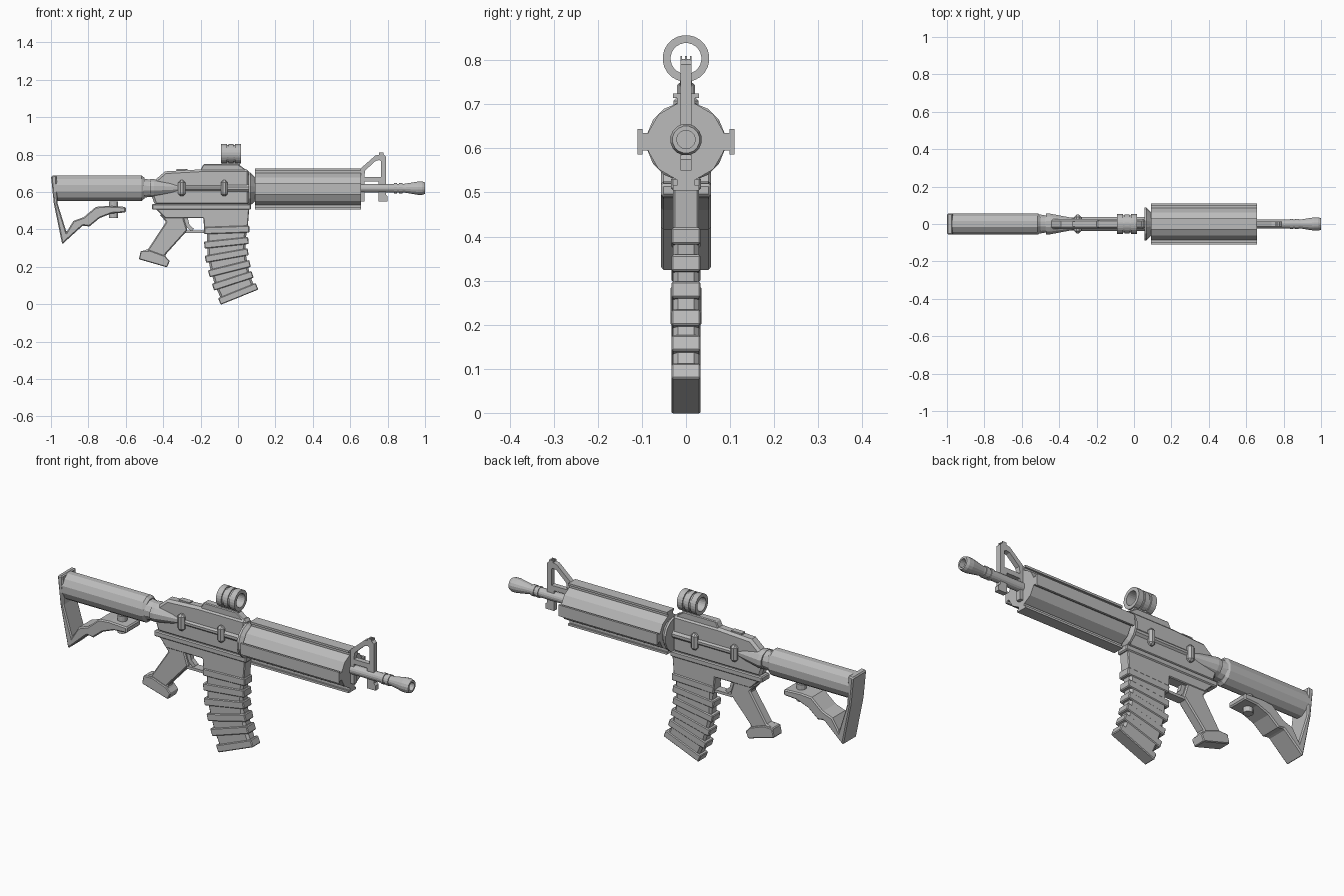
import bpy, bmesh, math
from mathutils import Matrix

if "Cube" in bpy.data.objects:
    bpy.data.objects.remove(bpy.data.objects["Cube"])

metal = bpy.data.materials.new("plain_grey")
metal.diffuse_color = (0.5, 0.5, 0.5, 1)
metal.use_nodes = True
metal.node_tree.nodes["Principled BSDF"].inputs["Base Color"].default_value = metal.diffuse_color


def finish(name, bm, bevel=0):
    bmesh.ops.recalc_face_normals(bm, faces=bm.faces[:])
    me = bpy.data.meshes.new(name)
    bm.to_mesh(me)
    bm.free()
    me.materials.append(metal)
    ob = bpy.data.objects.new(name, me)
    bpy.context.collection.objects.link(ob)
    if bevel:
        m = ob.modifiers.new("chamfer", 'BEVEL')
        m.width, m.segments = bevel, 1
        m.limit_method, m.angle_limit = 'ANGLE', math.radians(50)
    return ob


def prism(name, pts, hw, bevel=0):
    """Side profile (x, z) extruded to half width hw on both sides."""
    bm = bmesh.new()
    a = [bm.verts.new((x, -hw, z)) for x, z in pts]
    b = [bm.verts.new((x, hw, z)) for x, z in pts]
    bm.faces.new(a)
    bm.faces.new(b[::-1])
    n = len(pts)
    for i in range(n):
        j = (i + 1) % n
        bm.faces.new((a[i], a[j], b[j], b[i]))
    return finish(name, bm, bevel)


def slab(name, x0, x1, z0, z1, hw, bevel=0):
    return prism(name, [(x0, z0), (x1, z0), (x1, z1), (x0, z1)], hw, bevel)


def frame(name, outer, inner, hw):
    """Closed loop with a hole, from two matching side profiles."""
    bm = bmesh.new()
    r = [[bm.verts.new((x, y, z)) for x, z in p]
         for p, y in ((outer, -hw), (outer, hw), (inner, hw), (inner, -hw))]
    n = len(outer)
    for k in range(4):
        p, q = r[k], r[(k + 1) % 4]
        for i in range(n):
            j = (i + 1) % n
            bm.faces.new((p[i], p[j], q[j], q[i]))
    return finish(name, bm)


def lathe(name, prof, zc, segs=12, sy=1.0, closed=False):
    """Profile (x, radius) turned about the x direction."""
    bm = bmesh.new()
    rings = []
    for x, r in prof:
        rings.append([bm.verts.new((x, sy * r * math.cos(t), zc + r * math.sin(t)))
                      for t in (2 * math.pi * (i + .5) / segs for i in range(segs))])
    for k in range(len(rings) if closed else len(rings) - 1):
        p, q = rings[k], rings[(k + 1) % len(rings)]
        for i in range(segs):
            j = (i + 1) % segs
            bm.faces.new((p[i], p[j], q[j], q[i]))
    if not closed:
        bm.faces.new(rings[0])
        bm.faces.new(rings[-1])
    return finish(name, bm)


ZC = 0.615

# stock
lathe("stock_tube", [(-.98, .07), (-.515, .07), (-.50, .058)], .62, 12, .84)
prism("stock_frame", [(-1, .685), (-.97, .69), (-.965, .54), (-.917, .385), (-.88, .445),
                      (-.825, .465), (-.76, .52), (-.70, .525), (-.60, .52), (-.60, .49),
                      (-.675, .485), (-.74, .46), (-.795, .415), (-.83, .42), (-.94, .32),
                      (-.985, .54)], .057, .006)
bm = bmesh.new()
bmesh.ops.create_cone(bm, cap_ends=True, segments=12, radius1=.024, radius2=.024, depth=.09,
                      matrix=Matrix.Translation((-.665, 0, .505)))
finish("stock_knob", bm)
lathe("stock_collar", [(-.51, .054), (-.475, .048), (-.45, .048)], .62)

# receiver
prism("upper_receiver", [(-.465, .59), (-.46, .65), (-.39, .71), (-.205, .72), (.06, .72),
                         (.06, .53), (-.445, .53)], .028, .012)
slab("rear_plate", -.33, -.27, .70, .722, .014)
lathe("side_cone", [(-.47, .05), (-.45, .05), (-.31, .026)], .62, 12, 1.15)
lathe("side_rod", [(-.32, .022), (.06, .022)], .62, 12, 1.7)
lathe("side_rod_front", [(-.055, .026), (.06, .026)], .62, 12, 1.5)
for i, (a, b) in enumerate(((-.32, -.282), (-.092, -.055))):
    slab(f"rod_clamp_{i}", a, b, .577, .663, .05, .012)
slab("receiver_flange", -.46, .07, .505, .535, .034, .005)
prism("lower_receiver", [(-.44, .51), (.06, .51), (.05, .385), (-.18, .385), (-.185, .46),
                         (-.39, .46)], .029, .004)

# grip and trigger
prism("grip", [(-.42, .48), (-.385, .44), (-.48, .295), (-.52, .28), (-.52, .245),
               (-.385, .205), (-.37, .23), (-.39, .262), (-.27, .395), (-.29, .46),
               (-.30, .48)], .026, .006)
prism("grip_foot", [(-.52, .285), (-.53, .24), (-.38, .197), (-.365, .23), (-.39, .258),
                    (-.47, .287)], .035, .004)
slab("trigger_guard", -.28, -.175, .38, .394, .022)
prism("trigger", [(-.30, .465), (-.27, .465), (-.26, .425), (-.235, .402), (-.25, .39),
                  (-.285, .42)], .012)

# curved magazine: tilted bands on a slimmer core
bands = [(-.06, .397), (-.062, .328), (-.06, .26), (-.046, .19), (-.028, .125), (.001, .055)]
left, right = [], []
for i, (x, z) in enumerate(bands):
    t = math.radians(2 + 4 * i)
    c, s = math.cos(t), math.sin(t)
    hl, hh = .121 - .0025 * i, .019

    def at(u, v):
        return (x + u * c - v * s, z + u * s + v * c)
    prism(f"magazine_band_{i}", [at(-hl, -hh), at(hl, -hh), at(hl, hh), at(-hl, hh)], .033, .004)
    left.append(at(-hl + .014, 0))
    right.append(at(hl - .014, 0))
prism("magazine_core", left + right[::-1], .029, .011)

# sight
prism("sight_base", [(-.205, .71), (-.185, .748), (.0, .748), (.02, .735), (.055, .71)], .02, .004)
slab("sight_stem", -.085, .01, .74, .765, .014)
lathe("sight_ring", [(-.09, .053), (-.06, .053), (-.06, .047), (-.05, .047), (-.05, .052),
                     (-.025, .052), (-.025, .047), (-.015, .047), (-.015, .053), (.016, .053),
                     (.016, .035), (-.09, .035)], .804, 24, 1, True)

# handguard with four rails
lathe("handguard_collar", [(.055, .09), (.066, .09), (.092, .064)], ZC, 16)
lathe("handguard", [(.09, .088), (.657, .088)], ZC, 12)
for i in range(4):
    bm = bmesh.new()
    for w, r0, r1 in ((.02, .05, .1), (.029, .099, .11)):
        m = (Matrix.Translation((.3735, 0, ZC)) @ Matrix.Rotation(i * math.pi / 2, 4, 'X')
             @ Matrix.Translation((0, 0, (r0 + r1) / 2))
             @ Matrix.Diagonal((.567, 2 * w, r1 - r0, 1)))
        bmesh.ops.create_cube(bm, size=1, matrix=m)
    finish(f"rail_{i}", bm)

# barrel with open muzzle
lathe("barrel", [(.6, .024), (.835, .024), (.835, .028), (.85, .028), (.85, .024), (.86, .024),
                 (.86, .028), (.88, .028), (.88, .024), (.89, .024), (.962, .036), (.985, .036),
                 (1, .031), (1, .021), (.95, .021)], .62, 16)

# front sight
frame("front_sight", [(.655, .655), (.655, .725), (.735, .795), (.775, .803), (.79, .79), (.79, .655)],
      [(.675, .68), (.68, .715), (.735, .765), (.755, .77), (.765, .765), (.765, .68)], .013)
prism("front_sight_foot", [(.75, .66), (.79, .66), (.79, .585), (.80, .575), (.80, .55),
                           (.75, .55)], .013)
slab("front_sight_back", .655, .675, .55, .70, .013)
for i, y in enumerate((-.011, 0, .011)):
    slab(f"sight_prong_{i}", .755, .778, .785, .81, .002).location.y = y
